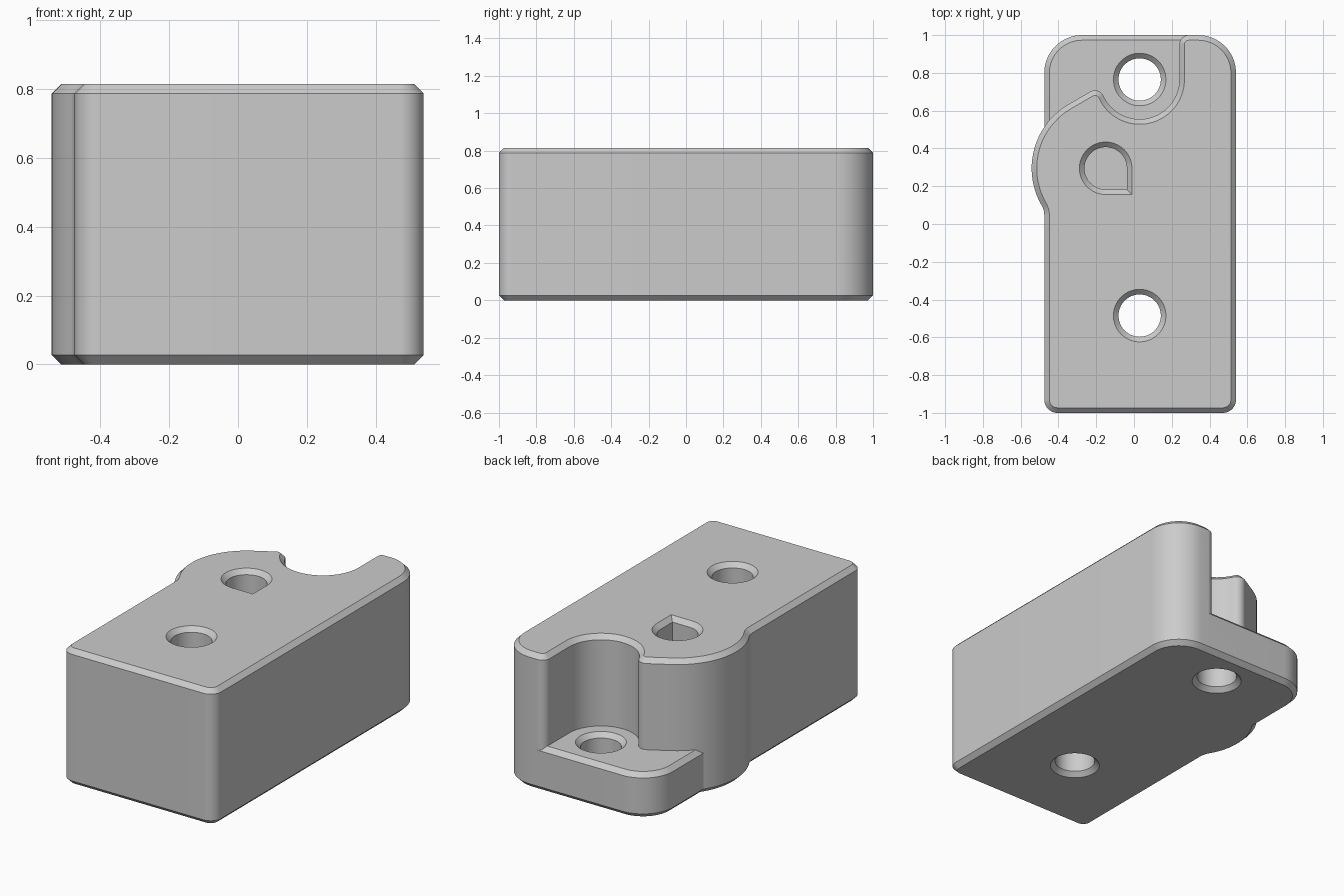
import bpy
import bmesh
from math import radians, degrees, sin, cos, atan2, sqrt, ceil
from mathutils import Vector

cube = bpy.data.objects.get("Cube")
if cube:
    bpy.data.objects.remove(cube, do_unlink=True)

HEIGHT, FLANGE, CH = 0.815, 0.27, 0.027
LEFT, RIGHT = -0.475, 0.54
BOLT_R = 0.112

grey = bpy.data.materials.new("light_grey")
grey.use_nodes = True
grey.diffuse_color = (0.6, 0.6, 0.6, 1)
grey.node_tree.nodes["Principled BSDF"].inputs["Base Color"].default_value = (0.6, 0.6, 0.6, 1)


def arc(c, r, a0, a1):
    """Points on an arc, angles in degrees, either direction."""
    n = max(4, ceil(abs(a1 - a0) / 5))
    angles = [radians(a0 + (a1 - a0) * i / n) for i in range(n + 1)]
    return [Vector((c[0] + r * cos(a), c[1] + r * sin(a))) for a in angles]


def tidy(points):
    """Drop neighbouring points that coincide."""
    return [p for i, p in enumerate(points) if (p - points[i - 1]).length > 1e-4]


def inset(points, d):
    """Mitred offset of a counter-clockwise outline; positive goes inward."""
    result = []
    for i, p in enumerate(points):
        e0 = (p - points[i - 1]).normalized()
        e1 = (points[(i + 1) % len(points)] - p).normalized()
        n0, n1 = Vector((-e0.y, e0.x)), Vector((-e1.y, e1.x))
        result.append(p + (n0 + n1) * d / (1 + n0.dot(n1)))
    return result


def loft(name, outline, layers):
    """Solid from one outline stacked at (height, inset) layers."""
    outline = tidy(outline)
    bm = bmesh.new()
    rings = [[bm.verts.new((p.x, p.y, z)) for p in inset(outline, d)] for z, d in layers]
    n = len(outline)
    for low, high in zip(rings, rings[1:]):
        for i in range(n):
            j = (i + 1) % n
            bm.faces.new((low[i], low[j], high[j], high[i]))
    bm.faces.new(rings[0][::-1])
    bm.faces.new(rings[-1])
    bmesh.ops.recalc_face_normals(bm, faces=bm.faces)
    mesh = bpy.data.meshes.new(name)
    bm.to_mesh(mesh)
    bm.free()
    mesh.materials.append(grey)
    obj = bpy.data.objects.new(name, mesh)
    bpy.context.collection.objects.link(obj)
    return obj


def chamfered(top):
    return [(0, CH), (CH, 0), (top - CH, 0), (top, CH)]


def flared(top):
    """Layers of a through hole with a countersink at both ends."""
    e = 0.01
    return [(-e, -CH - e), (CH, 0), (top - CH, 0), (top + e, -CH - e)]


def combine(target, tool, operation):
    bpy.context.view_layer.objects.active = target
    mod = target.modifiers.new(operation.lower(), "BOOLEAN")
    mod.operation, mod.solver, mod.object = operation, "EXACT", tool
    bpy.ops.object.modifier_apply(modifier=mod.name)
    bpy.data.objects.remove(tool, do_unlink=True)


# Key centres: bulge, back bolt recess and front bolt
bulge, bulge_r = Vector((-0.15, 0.295)), 0.392
recess, recess_r = Vector((0.03, 0.765)), 0.21
front_bolt = (0.03, -0.485)

# Rounded tip between the slanted wall and the recess
tip_r = 0.05
along, normal = Vector((cos(radians(30)), 0.5)), Vector((-0.5, cos(radians(30))))
off = normal.dot(bulge) + bulge_r - tip_r
gap = off - normal.dot(recess)
tip = normal * off + along * (along.dot(recess) - sqrt((recess_r + tip_r) ** 2 - gap ** 2))
to_recess = recess - tip
tip_a = degrees(atan2(to_recess.y, to_recess.x))

# Concave blend from the bulge to the straight left wall
blend_r = 0.1
dx = LEFT - blend_r - bulge.x
dy = -sqrt((bulge_r + blend_r) ** 2 - dx ** 2)
blend = bulge + Vector((dx, dy))
blend_a = degrees(atan2(-dy, -dx))

# Shared front and back-right corners
corners = (arc((LEFT + 0.07, -0.93), 0.07, 180, 270)
           + arc((RIGHT - 0.07, -0.93), 0.07, 270, 360)
           + arc((RIGHT - 0.2, 0.8), 0.2, 0, 90))

body_outline = (corners
                + arc((0.29, 0.95), 0.05, 90, 180)
                + arc(recess, recess_r, 360, 180 + tip_a)
                + arc(tip, tip_r, tip_a, 120)
                + arc(bulge, bulge_r, 120, 180 + blend_a)
                + arc(blend, blend_r, blend_a, 0))
body = loft("block_body", body_outline, chamfered(HEIGHT))

# Low mounting flange at the back
flange = loft("back_flange", corners + arc((LEFT + 0.2, 0.8), 0.2, 90, 180), chamfered(FLANGE))
combine(body, flange, "UNION")

# Two countersunk bolt holes
for name, centre, top in (("front_hole", front_bolt, HEIGHT), ("back_hole", recess, FLANGE)):
    combine(body, loft(name, arc(centre, BOLT_R, 0, 360), flared(top)), "DIFFERENCE")

# Blind teardrop pocket with one square corner
pocket = arc(bulge, BOLT_R, 0, 270) + [bulge + Vector((BOLT_R, -BOLT_R))]
combine(body, loft("pocket", pocket, [(FLANGE, 0)] + flared(HEIGHT)[2:]), "DIFFERENCE")

# Smooth the curves, keep the chamfers crisp
bpy.ops.object.select_all(action="DESELECT")
body.select_set(True)
bpy.context.view_layer.objects.active = body
bpy.ops.object.shade_smooth_by_angle(angle=radians(30))
